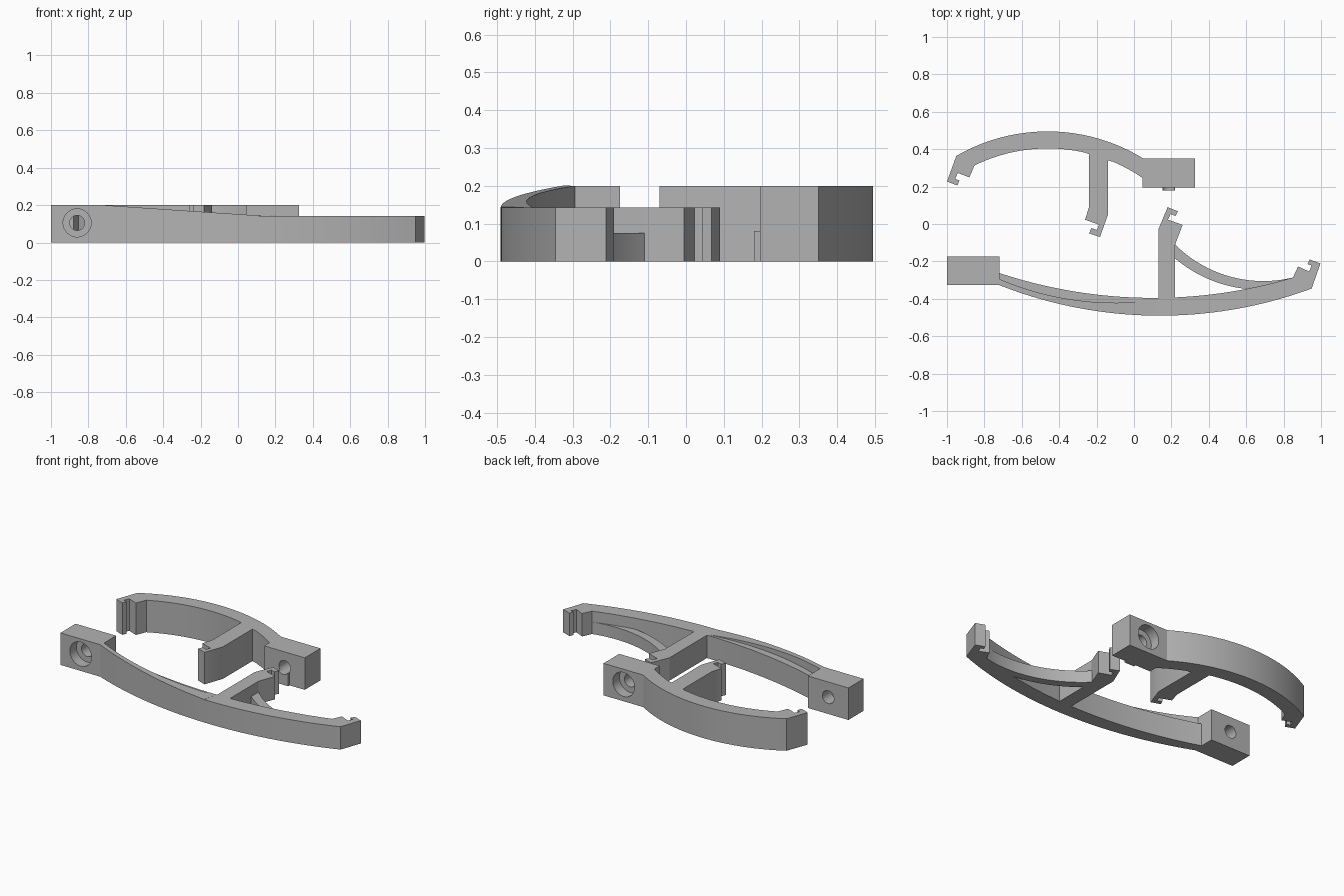
import bpy, bmesh, math
from mathutils import Vector

cube = bpy.data.objects.get("Cube")
if cube:
    bpy.data.objects.remove(cube, do_unlink=True)

grey = bpy.data.materials.new("plain grey")
grey.use_nodes = True
grey.diffuse_color = (0.45, 0.45, 0.45, 1)
grey.node_tree.nodes["Principled BSDF"].inputs["Base Color"].default_value = grey.diffuse_color


def arc(a, b, c, n=32):
    """Points on the circular arc from a through b to c."""
    (ax, ay), (bx, by), (cx, cy) = a, b, c
    d = 2 * (ax * (by - cy) + bx * (cy - ay) + cx * (ay - by))
    a2, b2, c2 = ax**2 + ay**2, bx**2 + by**2, cx**2 + cy**2
    ux = (a2 * (by - cy) + b2 * (cy - ay) + c2 * (ay - by)) / d
    uy = (a2 * (cx - bx) + b2 * (ax - cx) + c2 * (bx - ax)) / d
    r = math.hypot(ax - ux, ay - uy)
    t0, t1 = math.atan2(ay - uy, ax - ux), math.atan2(cy - uy, cx - ux)
    sweep = (t1 - t0 + math.pi) % (2 * math.pi) - math.pi
    return [(ux + r * math.cos(t0 + sweep * i / n),
             uy + r * math.sin(t0 + sweep * i / n)) for i in range(n + 1)]


def prism(name, outline, height, base=0.0):
    """Upright prism; height is a number or a function of x."""
    top = height if callable(height) else lambda x: height
    bm = bmesh.new()
    low = [bm.verts.new((x, y, base)) for x, y in outline]
    high = [bm.verts.new((x, y, top(x))) for x, y in outline]
    bm.faces.new(low)
    bm.faces.new(high)
    for i in range(len(low)):
        j = (i + 1) % len(low)
        bm.faces.new((low[i], low[j], high[j], high[i]))
    bmesh.ops.recalc_face_normals(bm, faces=bm.faces)
    mesh = bpy.data.meshes.new(name)
    bm.to_mesh(mesh)
    bm.free()
    mesh.materials.append(grey)
    obj = bpy.data.objects.new(name, mesh)
    bpy.context.collection.objects.link(obj)
    return obj


def box(name, x0, x1, y0, y1, height):
    return prism(name, [(x0, y0), (x1, y0), (x1, y1), (x0, y1)], height)


def bore(obj, x, y, z, radius, depth):
    """Cut a round hole along y, centred at the given point."""
    bpy.ops.mesh.primitive_cylinder_add(vertices=40, radius=radius, depth=depth,
                                        location=(x, y, z), rotation=(math.pi / 2, 0, 0))
    cutter = bpy.context.object
    cutter.hide_render = True
    cutter.data.materials.append(grey)
    mod = obj.modifiers.new("bore", "BOOLEAN")
    mod.operation, mod.solver, mod.object = "DIFFERENCE", "EXACT", cutter
    bpy.context.view_layer.objects.active = obj
    bpy.ops.object.modifier_apply(modifier=mod.name)
    bpy.data.objects.remove(cutter, do_unlink=True)


LOW, HIGH = 0.143, 0.2

# Front arm: bowed beam with an end hook and a hooked stem
outer = arc((-0.725, -0.325), (0.125, -0.49), (0.95, -0.345), 48)
inner = arc((0.85, -0.286), (0.1, -0.395), (-0.72, -0.262), 48)
end_hook = [(0.997, -0.211), (0.94, -0.19), (0.928, -0.214), (0.95, -0.222),
            (0.936, -0.254), (0.877, -0.227)]
stem = [(0.22, -0.393), (0.22, -0.11), (0.26, -0.005), (0.182, 0.023), (0.195, 0.053),
        (0.222, 0.043), (0.235, 0.068), (0.18, 0.09), (0.132, -0.025), (0.132, -0.395)]
prism("front_arm", outer + end_hook + [p for p in inner if p[0] > 0.225] + stem
      + [p for p in inner if p[0] < 0.125], LOW)

# Raised rim tapering down from the front block
rim_inner = arc((0.125, -0.405), (-0.16, -0.42), (-0.72, -0.294), 24)
prism("front_arm_rim", [p for p in outer if p[0] < 0.13] + rim_inner,
      lambda x: max(LOW, HIGH - (HIGH - LOW) * (x + 0.72) / 0.845), LOW)

# Low curved brace between stem and end hook
prism("curved_brace", arc((0.215, -0.18), (0.377, -0.285), (0.6, -0.347), 20) + [(0.85, -0.3)]
      + arc((0.85, -0.286), (0.55, -0.29), (0.215, -0.105), 28), 0.075)

# Front block with counterbored screw hole
front_block = box("front_block", -1, -0.72, -0.325, -0.175, HIGH)
bore(front_block, -0.86, -0.325, 0.105, 0.075, 0.13)
bore(front_block, -0.86, -0.25, 0.105, 0.04, 0.4)

# Back arm: arched beam with an end hook and a hooked stem
outer = arc((0.05, 0.35), (-0.465, 0.495), (-0.95, 0.364), 36)
inner = arc((-0.853, 0.313), (-0.465, 0.404), (0.05, 0.243), 36)
end_hook = [(-1, 0.227), (-0.944, 0.206), (-0.933, 0.233), (-0.956, 0.241),
            (-0.942, 0.273), (-0.88, 0.249)]
stem = [(-0.241, 0.374), (-0.241, 0.088), (-0.262, 0.023), (-0.187, -0.004), (-0.198, -0.032),
        (-0.228, -0.022), (-0.24, -0.05), (-0.182, -0.07), (-0.139, 0.05), (-0.139, 0.34)]
prism("back_arm", outer + end_hook + [p for p in inner if p[0] < -0.245] + stem
      + [p for p in inner if p[0] > -0.135], HIGH)

# Back block with counterbored hole and a small locating tab
back_block = box("back_block", 0.045, 0.325, 0.195, 0.35, HIGH)
bore(back_block, 0.186, 0.35, 0.105, 0.075, 0.13)
bore(back_block, 0.186, 0.27, 0.105, 0.04, 0.4)
tab = box("locating_tab", 0.152, 0.22, 0.18, 0.195, 0.08)
bore(tab, 0.186, 0.19, 0.105, 0.04, 0.1)

# Smooth the curved walls, keep the edges sharp
bpy.ops.object.select_all(action="DESELECT")
for obj in bpy.context.scene.objects:
    if obj.type == "MESH":
        obj.select_set(True)
        bpy.context.view_layer.objects.active = obj
bpy.ops.object.shade_smooth_by_angle(angle=math.radians(20))
